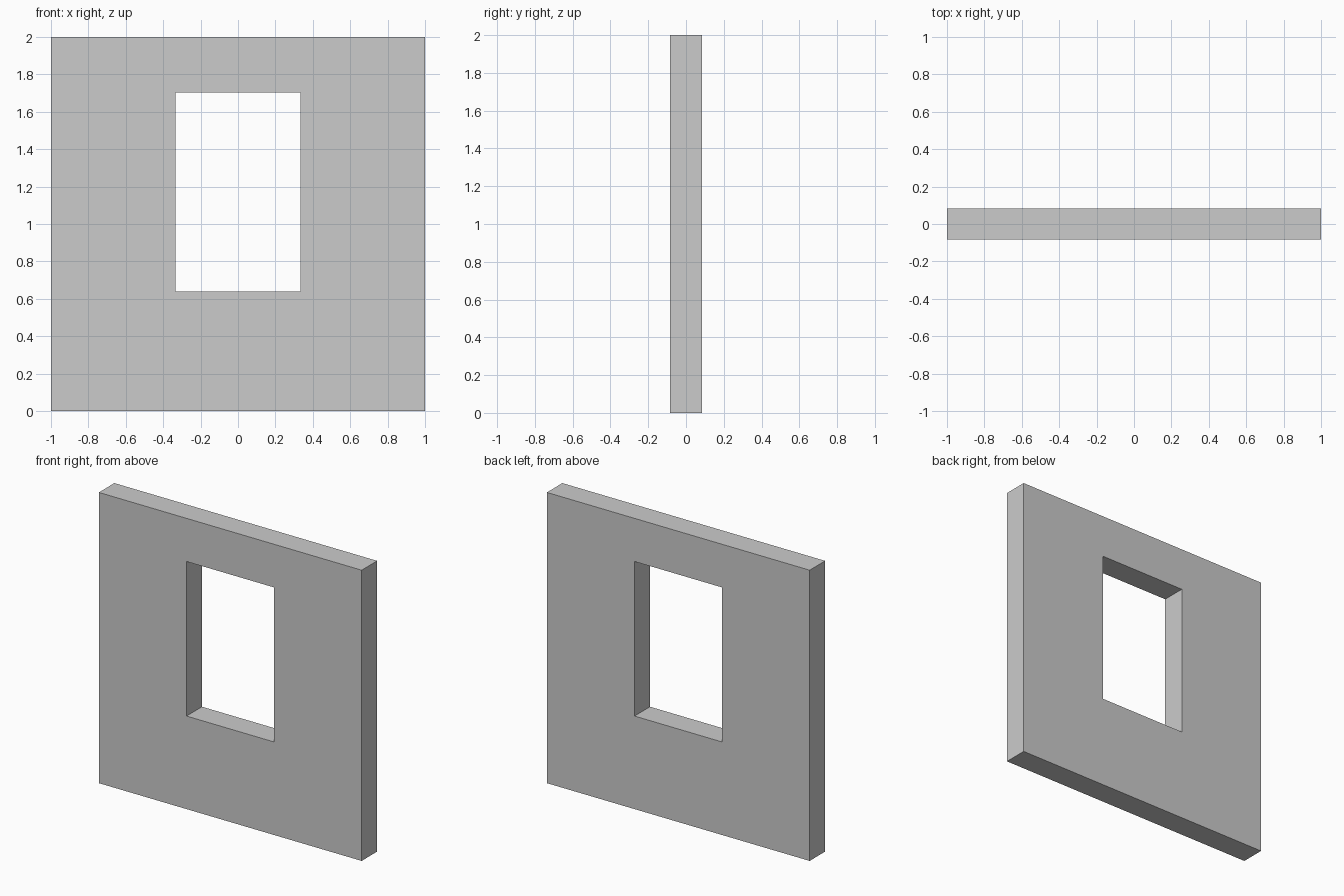
import bpy, bmesh

if "Cube" in bpy.data.objects:
    bpy.data.objects.remove(bpy.data.objects["Cube"])

HALF_DEPTH = 0.084


def rect(bm, x, z0, z1, y):
    return [bm.verts.new((px, y, pz))
            for px, pz in ((-x, z0), (x, z0), (x, z1), (-x, z1))]


bm = bmesh.new()

# Front face: a flat frame between the wall outline and the window opening
outer = rect(bm, 1.0, 0.0, 2.0, -HALF_DEPTH)
inner = rect(bm, 0.333, 0.64, 1.703, -HALF_DEPTH)
for i in range(4):
    j = (i + 1) % 4
    bm.faces.new((outer[i], outer[j], inner[j], inner[i]))

# Thickness: extrude the frame to the back, keeping the front face
geom = bmesh.ops.extrude_face_region(bm, geom=bm.faces[:], use_keep_orig=True)["geom"]
moved = [g for g in geom if isinstance(g, bmesh.types.BMVert)]
bmesh.ops.translate(bm, verts=moved, vec=(0, 2 * HALF_DEPTH, 0))
bmesh.ops.recalc_face_normals(bm, faces=bm.faces[:])

mesh = bpy.data.meshes.new("window_wall")
bm.to_mesh(mesh)
bm.free()
wall = bpy.data.objects.new("window_wall", mesh)
bpy.context.collection.objects.link(wall)
